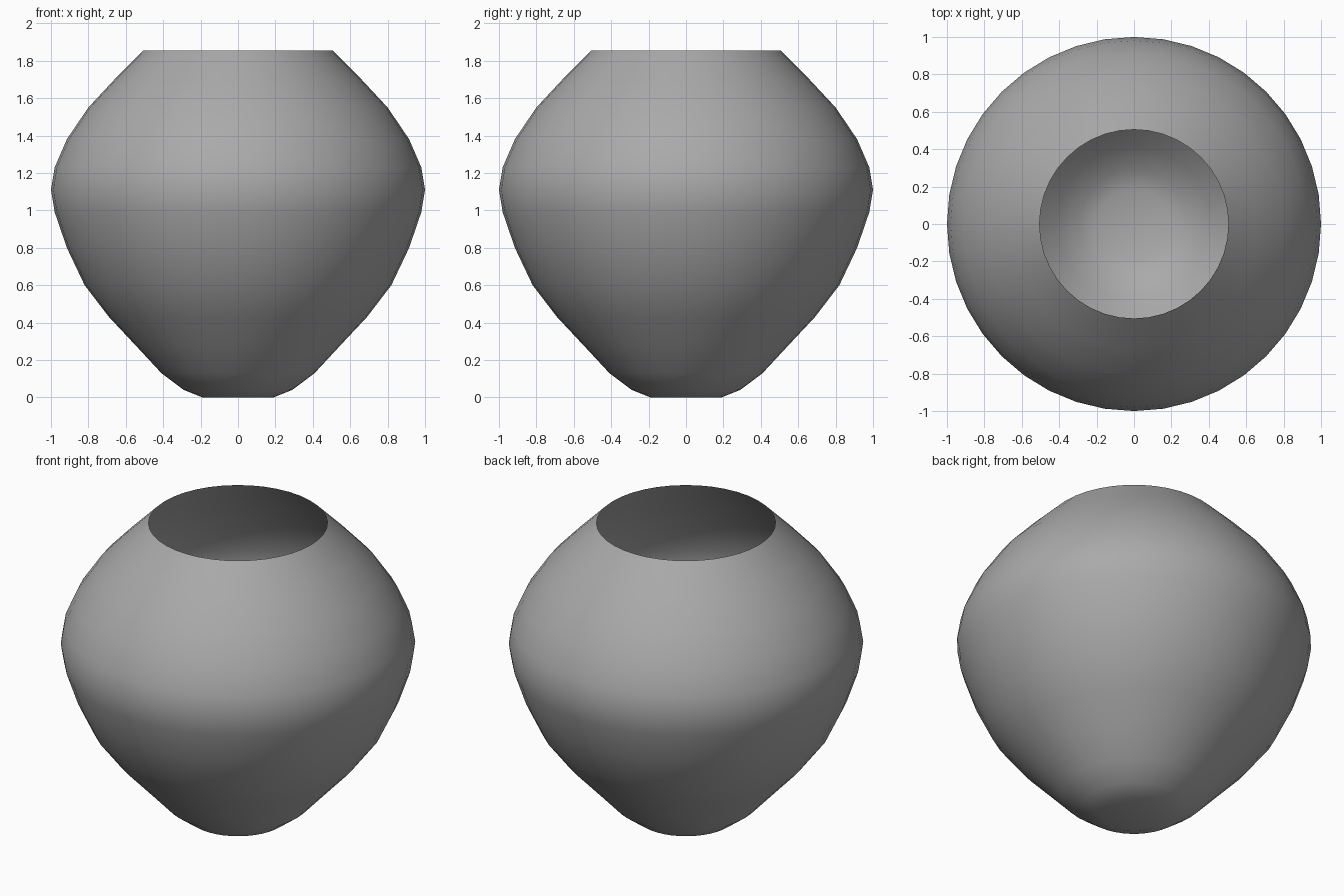
import bpy
import bmesh
from math import cos, sin, tau

cube = bpy.data.objects.get("Cube")
if cube:
    bpy.data.objects.remove(cube, do_unlink=True)

# Plain grey clay
clay = bpy.data.materials.new("grey clay")
clay.use_nodes = True
grey = (0.4, 0.4, 0.4, 1)
clay.diffuse_color = grey
clay.node_tree.nodes["Principled BSDF"].inputs["Base Color"].default_value = grey

# Profile of the pot from foot to rim, as radius and height
PROFILE = [(0.19, 0), (0.29, 0.04), (0.41, 0.13), (0.54, 0.27), (0.69, 0.43),
           (0.82, 0.60), (0.915, 0.80), (0.98, 0.99), (1, 1.11), (0.98, 1.23),
           (0.915, 1.38), (0.80, 1.55), (0.66, 1.70), (0.505, 1.855)]
SIDES = 40

# Pot body: one thin open shell, spun around the z axis
bm = bmesh.new()
rings = [[bm.verts.new((r * cos(tau * i / SIDES), r * sin(tau * i / SIDES), z))
          for i in range(SIDES)] for r, z in PROFILE]
for low, high in zip(rings, rings[1:]):
    for i in range(SIDES):
        j = (i + 1) % SIDES
        bm.faces.new((low[i], low[j], high[j], high[i]))

# Closed foot, as a fan of triangles
centre = bm.verts.new((0, 0, 0))
for i in range(SIDES):
    bm.faces.new((centre, rings[0][(i + 1) % SIDES], rings[0][i]))
for face in bm.faces:
    face.smooth = True

mesh = bpy.data.meshes.new("pot_body")
bm.to_mesh(mesh)
bm.free()
mesh.materials.append(clay)
pot = bpy.data.objects.new("pot_body", mesh)
bpy.context.collection.objects.link(pot)
